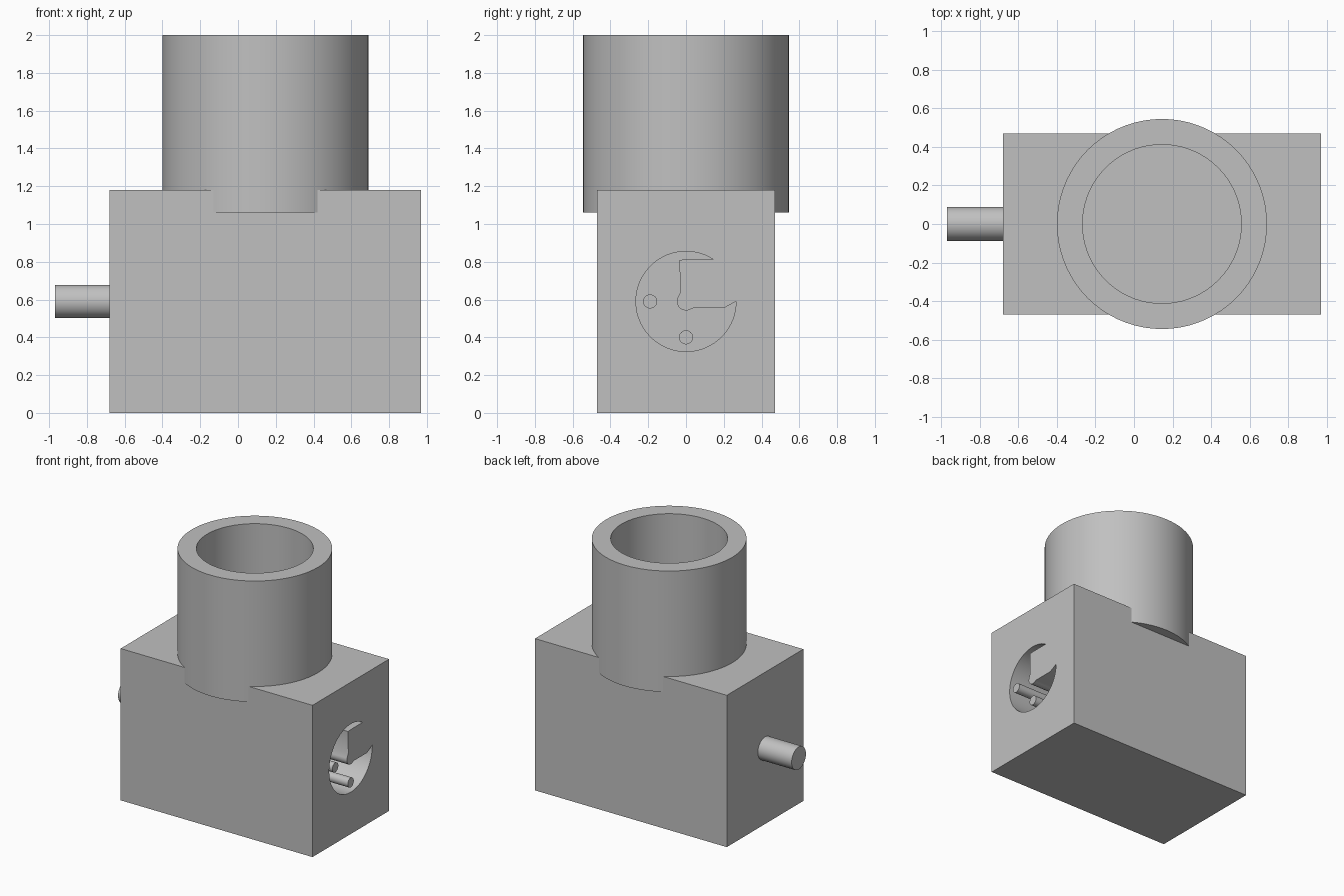
import bpy, bmesh, math
from mathutils import Matrix

cube = bpy.data.objects.get("Cube")
if cube:
    bpy.data.objects.remove(cube, do_unlink=True)

grey = bpy.data.materials.new("plain grey")
grey.use_nodes = True
colour = (0.53, 0.53, 0.53, 1)
grey.diffuse_color = colour
grey.node_tree.nodes["Principled BSDF"].inputs["Base Color"].default_value = colour


def finish(name, bm, smooth=True):
    bmesh.ops.recalc_face_normals(bm, faces=bm.faces)
    mesh = bpy.data.meshes.new(name)
    bm.to_mesh(mesh)
    bm.free()
    mesh.materials.append(grey)
    obj = bpy.data.objects.new(name, mesh)
    bpy.context.collection.objects.link(obj)
    if smooth:
        bpy.ops.object.select_all(action="DESELECT")
        obj.select_set(True)
        bpy.context.view_layer.objects.active = obj
        bpy.ops.object.shade_smooth_by_angle(angle=math.radians(30))
    return obj


def rod(name, x0, x1, y, z, radius):
    """Solid cylinder lying along x."""
    bm = bmesh.new()
    place = Matrix.Translation(((x0 + x1) / 2, y, z)) @ Matrix.Rotation(math.pi / 2, 4, "Y")
    bmesh.ops.create_cone(bm, cap_ends=True, segments=40, radius1=radius,
                          radius2=radius, depth=x1 - x0, matrix=place)
    return finish(name, bm)


LEFT, RIGHT, HALF_Y, TOP = -0.68, 0.97, 0.47, 1.18
AXIS_Z, SOCKET_R, SOCKET_FLOOR = 0.59, 0.265, 0.5

# Main block
bm = bmesh.new()
bmesh.ops.create_cube(bm, size=1)
bmesh.ops.scale(bm, vec=(RIGHT - LEFT, 2 * HALF_Y, TOP), verts=bm.verts)
bmesh.ops.translate(bm, vec=((LEFT + RIGHT) / 2, 0, TOP / 2), verts=bm.verts)
block = finish("main_block", bm, smooth=False)

# Keyed socket cutter: a disc with one quarter left solid, rounded at the hub
outline = []
for i in range(61):
    a = math.radians(57 + 303 * i / 60)
    outline.append((SOCKET_R * math.cos(a), SOCKET_R * math.sin(a)))
outline += [(0.2, -0.035), (0.04, -0.035)]
for i in range(9):
    a = math.radians(-60 - 140 * i / 8)
    outline.append((0.048 * math.cos(a), 0.048 * math.sin(a)))
outline += [(-0.03, 0.05), (-0.035, 0.22), (0.0, 0.222)]
bm = bmesh.new()
face = bm.faces.new([bm.verts.new((SOCKET_FLOOR, y, AXIS_Z + z)) for y, z in outline])
side = bmesh.ops.extrude_face_region(bm, geom=[face], use_keep_orig=True)
moved = [g for g in side["geom"] if isinstance(g, bmesh.types.BMVert)]
bmesh.ops.translate(bm, vec=(RIGHT + 0.1 - SOCKET_FLOOR, 0, 0), verts=moved)
cutter = finish("socket_cutter", bm, smooth=False)
cutter.hide_render = True
cutter.hide_set(True)

cut = block.modifiers.new("socket", "BOOLEAN")
cut.operation = "DIFFERENCE"
cut.solver = "EXACT"
cut.object = cutter
bpy.context.view_layer.objects.active = block
bpy.ops.object.modifier_apply(modifier=cut.name)
bpy.data.objects.remove(cutter, do_unlink=True)
block.select_set(True)
bpy.ops.object.shade_smooth_by_angle(angle=math.radians(30))

# Open cup on top, turned from its wall profile
bm = bmesh.new()
profile = [(0, 1.06), (0.545, 1.06), (0.545, 2), (0.412, 2), (0.412, 1.185), (0, 1.185)]
pts = [bm.verts.new((r, 0, z)) for r, z in profile]
edges = [bm.edges.new(pair) for pair in zip(pts, pts[1:])]
bmesh.ops.spin(bm, geom=pts + edges, cent=(0, 0, 0), axis=(0, 0, 1),
               angle=2 * math.pi, steps=72, use_merge=False)
bmesh.ops.remove_doubles(bm, verts=bm.verts, dist=0.0005)
bmesh.ops.translate(bm, vec=(0.145, 0, 0), verts=bm.verts)
finish("top_cup", bm)

# Side shaft and the two socket pins
rod("side_shaft", -0.97, LEFT + 0.05, 0, AXIS_Z, 0.088)
rod("side_pin", SOCKET_FLOOR - 0.05, RIGHT, -0.19, AXIS_Z, 0.037)
rod("lower_pin", SOCKET_FLOOR - 0.05, RIGHT, 0, 0.4, 0.037)
